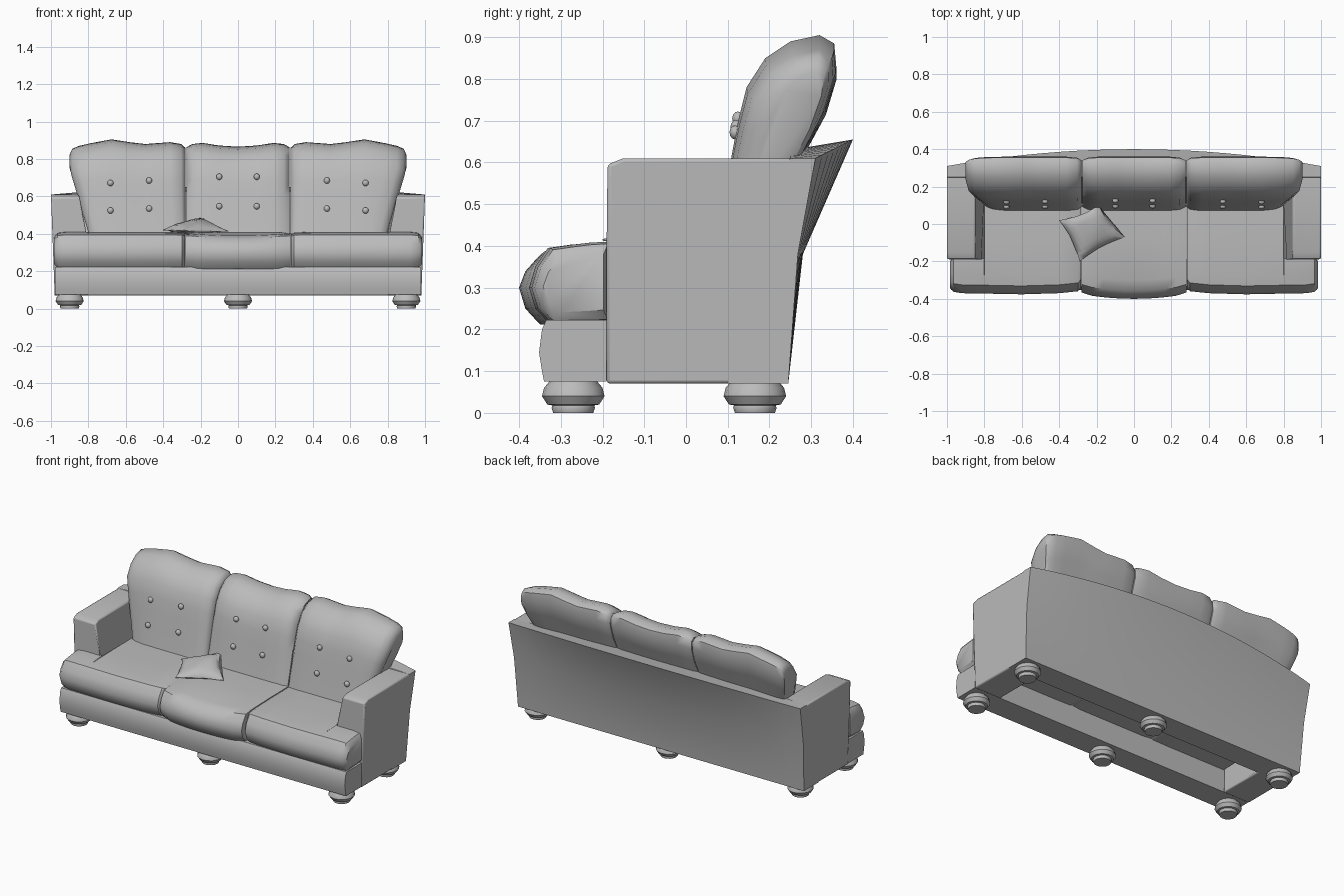
import bpy, bmesh, math
from mathutils import Vector

if "Cube" in bpy.data.objects:
    bpy.data.objects.remove(bpy.data.objects["Cube"])

grey = bpy.data.materials.new("upholstery grey")
grey.use_nodes = True
COLOUR = (0.5, 0.5, 0.5, 1)
grey.diffuse_color = COLOUR
grey.node_tree.nodes["Principled BSDF"].inputs["Base Color"].default_value = COLOUR


def finish(name, bm, angle=40):
    bmesh.ops.recalc_face_normals(bm, faces=bm.faces)
    mesh = bpy.data.meshes.new(name)
    bm.to_mesh(mesh)
    bm.free()
    mesh.materials.append(grey)
    ob = bpy.data.objects.new(name, mesh)
    bpy.context.collection.objects.link(ob)
    bpy.ops.object.select_all(action="DESELECT")
    ob.select_set(True)
    bpy.context.view_layer.objects.active = ob
    bpy.ops.object.shade_smooth_by_angle(angle=math.radians(angle))
    return ob


def loft(name, sections, angle=40):
    """Skin a row of closed loops and cap both ends."""
    bm = bmesh.new()
    rings = [[bm.verts.new(p) for p in s] for s in sections]
    n = len(rings[0])
    for a, b in zip(rings, rings[1:]):
        for i in range(n):
            j = (i + 1) % n
            bm.faces.new((a[i], a[j], b[j], b[i]))
    bm.faces.new(rings[0])
    bm.faces.new(rings[-1])
    return finish(name, bm, angle)


# Back shell: bowed across the width, flaring out toward the top
def shell_section(x):
    t = 1 - x * x
    prof = [(.1, .07), (.245, .07), (.268 + .012 * t, .38), (.31 + .09 * t, .61 + .045 * t),
            (.25, .61 + .02 * t), (.15, .38)]
    return [(x * (.98 + .02 * (z - .07) / .54), y, z) for y, z in prof]


loft("back_shell", [shell_section(i / 10 - 1) for i in range(21)], 30)


# Arms: side outline, leaning slightly outward
ARM = [(-.19, .07), (-.19, .42), (-.188, .595), (-.15, .61), (.26, .61), (.23, .38), (.2, .07)]
for sx, side in ((1, "left"), (-1, "right")):
    outer = [(sx * (.98 + .02 * (z - .07) / .54), y, z) for y, z in ARM]
    inner = [(sx * (.8 + .05 * max(0, z - .38) / .23), y, z) for y, z in ARM]
    arm = loft(side + "_arm", [inner, outer], 30)
    bev = arm.modifiers.new("soft edges", "BEVEL")
    bev.width = .008
    bev.segments = 2

# Front rail under the seat
RAIL = [(-.19, .075), (-.34, .075), (-.345, .1), (-.352, .145), (-.345, .2), (-.335, .222), (-.19, .222)]
loft("front_rail", [[(x, y, z) for y, z in RAIL] for x in (-.978, 0, .978)], 35)


# Seat cushions
def seat_section(x, front, back, s, sag=0):
    prof = [(back, .22), (front + .05, .212), (front + .015, .25), (front, .3),
            (front + .015, .35 - sag * .5), (front + .045, .395 - sag),
            (front + .1, .403 - sag * .6), ((front + .1 + back) / 2, .408), (back, .41)]
    c = (front + back) / 2
    return [(x, c + (y - c) * (.5 + .5 * s), .308 + (z - .308) * s) for y, z in prof]


SIDE_SEAT = [(.283, -.35, .12, .9), (.3, -.362, .12, .98), (.4, -.37, .12, 1), (.6, -.376, .12, 1),
             (.8, -.372, .12, 1), (.802, -.372, -.185, 1), (.92, -.37, -.185, 1),
             (.965, -.365, -.185, .95), (.985, -.355, -.185, .7)]
for sx, side in ((1, "left"), (-1, "right")):
    loft(side + "_seat_cushion", [seat_section(sx * x, f, b, s) for x, f, b, s in SIDE_SEAT])

middle = []
for i in range(-5, 6):
    u = i / 5
    bulge = 1 - u * u
    middle.append(seat_section(.28 * u, -.375 - .025 * bulge, .12,
                               .93 if abs(i) == 5 else 1, .022 * bulge))
loft("middle_seat_cushion", middle)

# Back cushions: plump leaning profile with a lumpy top edge
BACK = [(.07, .4), (.09, .5), (.11, .62), (.125, .7), (.145, .78), (.19, .85), (.25, .89), (.32, .905),
        (.355, .885), (.36, .83), (.335, .74), (.275, .62), (.22, .4)]


def back_section(x, top, s, sx=1, flare=0):
    ring = []
    for y, z in BACK:
        c = .15 + .32 * (z - .4)
        z2 = .4 + (z - .4) * (top - .4) / .505
        k = 1 + flare * min((z2 - .4) / .35, 1)
        x2 = .28 + (x - .28) * k if flare else x
        ring.append((sx * x2, c + (y - c) * s, z2))
    return ring


SIDE_BACK = [(.281, .86, .72), (.3, .88, .92), (.35, .89, 1), (.46, .88, 1), (.53, .89, 1),
             (.61, .905, 1), (.7, .885, .98), (.755, .87, .9), (.785, .855, .75), (.798, .82, .5)]
MID_BACK = [(0, .866, 1), (.1, .872, 1), (.19, .886, 1), (.245, .88, .93), (.276, .862, .72)]
for sx, side in ((1, "left"), (-1, "right")):
    loft(side + "_back_cushion", [back_section(x, h, s, sx, .2) for x, h, s in SIDE_BACK], 50)
mirrored = [(-x, h, s) for x, h, s in MID_BACK[:0:-1]] + MID_BACK
loft("middle_back_cushion", [back_section(*m) for m in mirrored], 50)


# Tufting buttons on the cushion fronts
def front_y(z):
    for (y0, z0), (y1, z1) in zip(BACK, BACK[1:]):
        if z0 <= z <= z1:
            return y0 + (y1 - y0) * (z - z0) / (z1 - z0)


for x, z in ((.1, .705), (.1, .547), (.475, .685), (.475, .535), (.682, .672), (.682, .525)):
    for sx in (1, -1):
        bm = bmesh.new()
        bmesh.ops.create_uvsphere(bm, u_segments=10, v_segments=6, radius=.017)
        bmesh.ops.scale(bm, vec=(1, .8, 1), verts=bm.verts)
        bmesh.ops.translate(bm, vec=(sx * x, front_y(z) - .002, z), verts=bm.verts)
        finish("button", bm, 80)

# Rumpled throw pillow resting on the seat
A, B, C, D = (Vector(p) for p in ((-.4, .02, .42), (-.19, .1, .485), (-.05, -.07, .413), (-.29, -.2, .415)))
N = 8


def pillow_point(u, v, side):
    p = A.lerp(B, u).lerp(D.lerp(C, u), v)
    bow_u, bow_v = 4 * u * (1 - u), 4 * v * (1 - v)
    mid = (A + B + C + D) / 4
    p = p.lerp(mid, .12 * (bow_u * (1 - bow_v) + bow_v * (1 - bow_u)))
    swell = .002 + .032 * math.sqrt(bow_u * bow_v) + .006 * bow_u * bow_v * math.sin(9 * u + 5 * v)
    p.z += side * swell
    return p


loft("throw_pillow",
     [[pillow_point(i / N, j / N, 1) for j in range(N + 1)] +
      [pillow_point(i / N, j / N, -1) for j in range(N, -1, -1)] for i in range(N + 1)], 60)

# Turned bun feet
FOOT = [(.048, 0), (.052, .012), (.05, .018), (.062, .02), (.075, .04), (.07, .06), (.055, .078)]
for x in (-.9, 0, .9):
    for y in (-.27, .165):
        rings = [[(x + r * math.cos(a * math.pi / 8), y + r * math.sin(a * math.pi / 8), z)
                  for a in range(16)] for r, z in FOOT]
        loft("foot", rings, 45)
